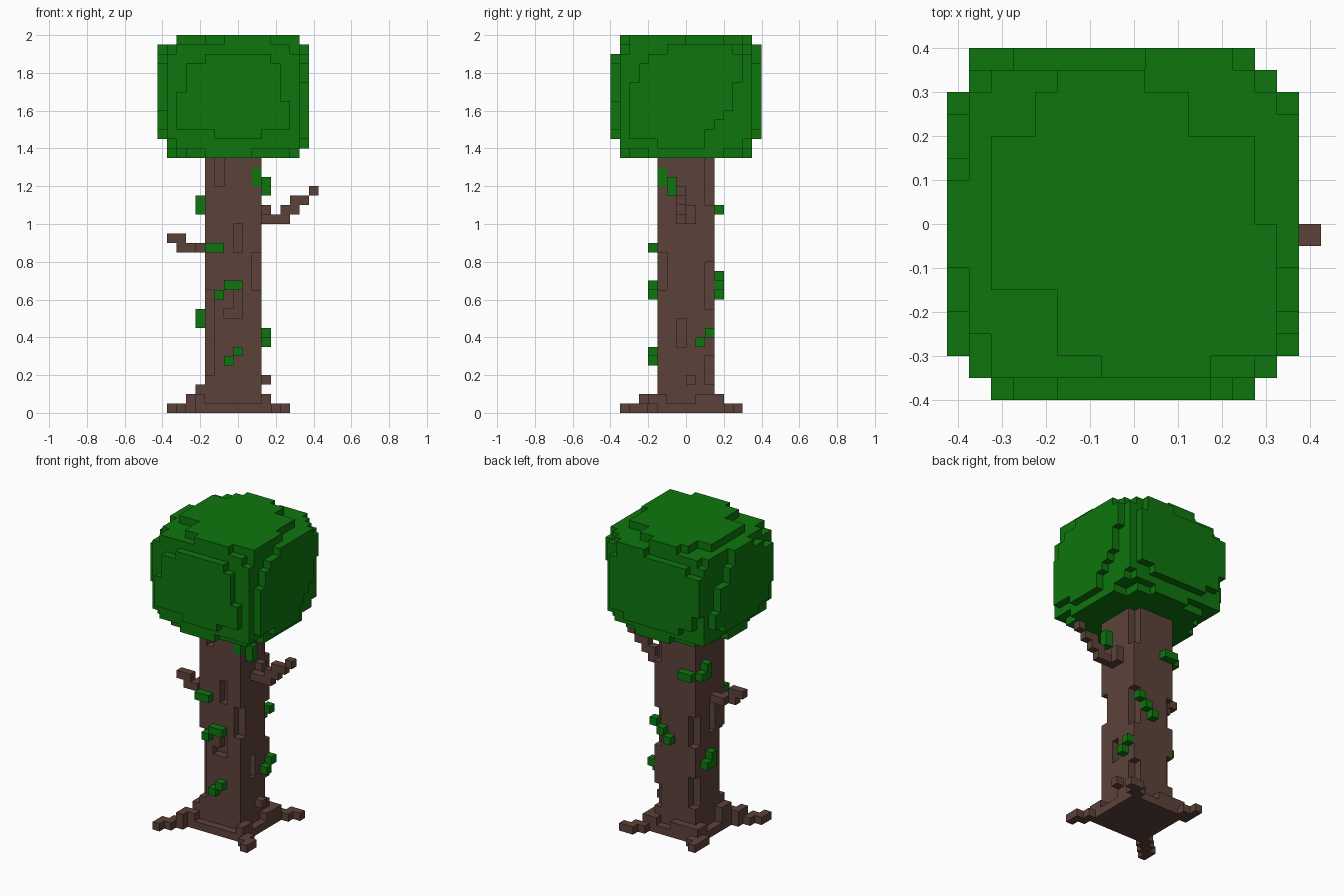
import bpy
import bmesh

cube = bpy.data.objects.get("Cube")
if cube:
    bpy.data.objects.remove(cube, do_unlink=True)

S = 0.05                       # edge of one cube
OX, OY = -0.425, -0.4          # grid corner


def material(name, rgb):
    m = bpy.data.materials.new(name)
    m.use_nodes = True
    color = (*rgb, 1.0)
    m.diffuse_color = color
    bsdf = next(n for n in m.node_tree.nodes if n.type == 'BSDF_PRINCIPLED')
    bsdf.inputs["Base Color"].default_value = color
    bsdf.inputs["Roughness"].default_value = 0.9
    return m


BARK = material("bark brown", (0.107, 0.054, 0.042))
LEAF = material("leaf green", (0.0044, 0.18, 0.0044))


def box(x0, x1, y0, y1, z0, z1):
    """Set of grid cells filling a box given in units."""
    a, b = round((x0 - OX) / S), round((x1 - OX) / S)
    c, d = round((y0 - OY) / S), round((y1 - OY) / S)
    e, f = round(z0 / S), round(z1 / S)
    return {(i, j, k) for i in range(a, b) for j in range(c, d) for k in range(e, f)}


def boxes(*specs):
    return set().union(*(box(*s) for s in specs))


SIDES = {
    (1, 0, 0): ((1, 0, 0), (1, 1, 0), (1, 1, 1), (1, 0, 1)),
    (-1, 0, 0): ((0, 0, 0), (0, 0, 1), (0, 1, 1), (0, 1, 0)),
    (0, 1, 0): ((0, 1, 0), (0, 1, 1), (1, 1, 1), (1, 1, 0)),
    (0, -1, 0): ((0, 0, 0), (1, 0, 0), (1, 0, 1), (0, 0, 1)),
    (0, 0, 1): ((0, 0, 1), (1, 0, 1), (1, 1, 1), (0, 1, 1)),
    (0, 0, -1): ((0, 0, 0), (0, 1, 0), (1, 1, 0), (1, 0, 0)),
}


def build(name, cells, mat):
    """Make one mesh from the outer faces of a set of cells."""
    bm = bmesh.new()
    verts = {}
    for c in sorted(cells):
        for n, corners in SIDES.items():
            if tuple(p + q for p, q in zip(c, n)) in cells:
                continue
            face = []
            for o in corners:
                key = tuple(p + q for p, q in zip(c, o))
                if key not in verts:
                    verts[key] = bm.verts.new((OX + key[0] * S, OY + key[1] * S, key[2] * S))
                face.append(verts[key])
            bm.faces.new(face)
    me = bpy.data.meshes.new(name)
    bm.to_mesh(me)
    bm.free()
    me.materials.append(mat)
    ob = bpy.data.objects.new(name, me)
    bpy.context.collection.objects.link(ob)
    return ob


# Canopy: a block with a one-cell stepped layer on each side
canopy = box(-.375, .325, -.35, .35, 1.4, 1.95)
canopy -= boxes((-.375, -.325, .3, .35, 1.9, 1.95), (-.375, -.325, -.35, -.25, 1.9, 1.95),
                (.275, .325, -.35, -.3, 1.9, 1.95), (.275, .325, .3, .35, 1.9, 1.95),
                (-.375, -.325, -.35, -.3, 1.4, 1.45), (.275, .325, .3, .35, 1.4, 1.45))
# top and bottom layers: y0, y1, x0, x1
for y0, y1, x0, x1 in [(.3, .35, -.175, .025), (.2, .3, -.225, .125), (0, .2, -.325, .275),
                       (-.15, 0, -.325, .325), (-.3, -.15, -.175, .325), (-.35, -.3, -.075, .175)]:
    canopy |= box(x0, x1, y0, y1, 1.95, 2.0)
for y0, y1, x0, x1 in [(.3, .35, -.125, .125), (.2, .3, -.275, .225), (-.2, .2, -.325, .325),
                       (-.1, .1, -.375, .325), (-.3, -.2, -.275, .275), (-.35, -.3, -.175, .075)]:
    canopy |= box(x0, x1, y0, y1, 1.35, 1.4)
# front and back layers: z0, z1, x0, x1
for z0, z1, x0, x1 in [(1.85, 1.9, -.175, .175), (1.7, 1.85, -.275, .225), (1.65, 1.7, -.325, .225),
                       (1.5, 1.65, -.325, .275), (1.45, 1.5, -.125, .125)]:
    canopy |= box(x0, x1, -.4, -.35, z0, z1)
for z0, z1, x0, x1 in [(1.9, 1.95, .025, .225), (1.85, 1.9, -.275, .225), (1.6, 1.85, -.375, .275),
                       (1.5, 1.6, -.325, .275), (1.45, 1.5, -.225, .175)]:
    canopy |= box(x0, x1, .35, .4, z0, z1)
# left and right layers: z0, z1, y0, y1
for z0, z1, y0, y1 in [(1.9, 1.95, -.1, .25), (1.85, 1.9, -.2, .3), (1.75, 1.85, -.25, .3),
                       (1.6, 1.75, -.3, .25), (1.55, 1.6, -.3, .2), (1.5, 1.55, -.3, .15),
                       (1.45, 1.5, -.3, .1), (1.4, 1.45, -.15, .1)]:
    canopy |= box(.325, .375, y0, y1, z0, z1)
for z0, z1, y0, y1 in [(1.9, 1.95, -.1, .1), (1.85, 1.9, -.2, .1), (1.75, 1.85, -.3, .15),
                       (1.6, 1.75, -.3, .25), (1.5, 1.6, -.25, .3), (1.45, 1.5, -.15, .2)]:
    canopy |= box(-.425, -.375, y0, y1, z0, z1)
build("canopy", canopy, LEAF)

# Trunk with chipped corners and bark grooves
trunk = box(-.175, .125, -.15, .15, 0, 1.35)
trunk -= boxes((-.175, -.125, -.15, -.1, .2, .65),     # corner chips
               (.075, .125, -.15, -.1, .65, .85),
               (.075, .125, -.15, -.1, 1.2, 1.3),
               (.075, .125, .1, .15, 1.1, 1.35),
               (.075, .125, .1, .15, .55, .8),
               (.075, .125, .1, .15, .15, .3),
               (-.175, -.125, .1, .15, .6, .8),
               (-.175, -.125, .1, .15, .2, .4),
               (-.025, .025, -.15, -.1, .85, 1.0),     # front grooves
               (-.025, .025, -.15, -.1, .55, .65),
               (-.075, .025, -.15, -.1, .5, .55),
               (-.125, -.075, -.15, -.1, 1.2, 1.35),
               (.075, .125, -.05, 0, .35, .5),         # side grooves
               (-.175, -.125, -.05, 0, .65, .85))
build("trunk", trunk, BARK)

# Flared base and four stepping roots
build("base_flare", boxes((-.225, -.175, -.15, .15, 0, .05), (.125, .175, -.15, .1, 0, .05),
                          (-.175, .075, .15, .2, 0, .05), (-.175, .125, -.2, -.15, 0, .05),
                          (-.225, -.175, -.15, -.05, .05, .15), (.125, .175, .05, .1, .05, .1),
                          (-.125, -.025, .15, .2, .05, .1), (.125, .175, 0, .05, .15, .2)), BARK)
build("front_left_root", boxes((.125, .175, -.2, -.1, 0, .1), (.175, .225, -.25, -.15, 0, .05),
                               (.225, .275, -.3, -.2, 0, .05)), BARK)
build("front_right_root", boxes((-.225, -.175, -.2, -.1, 0, .1), (-.275, -.225, -.25, -.15, 0, .1),
                                (-.325, -.275, -.3, -.2, 0, .05),
                                (-.375, -.325, -.35, -.25, 0, .05)), BARK)
build("back_left_root", boxes((.075, .175, .1, .2, 0, .1), (.125, .225, .2, .25, 0, .05),
                              (.175, .275, .25, .3, 0, .05)), BARK)
build("back_right_root", boxes((-.225, -.125, .1, .2, 0, .1), (-.275, -.175, .15, .25, 0, .05),
                               (-.275, -.225, .25, .3, 0, .05)), BARK)

# Bare branches
build("left_branch", boxes((.125, .175, 0, .05, 1.0, 1.1), (.125, .275, -.05, 0, 1.0, 1.05),
                           (.225, .325, -.05, 0, 1.05, 1.1), (.275, .375, -.05, 0, 1.1, 1.15),
                           (.375, .425, -.05, 0, 1.15, 1.2)), BARK)
build("right_branch", boxes((-.275, -.175, -.05, 0, .85, .9), (-.325, -.225, -.1, -.05, .85, .9),
                            (-.375, -.275, -.1, -.05, .9, .95)), BARK)

# Leaf clusters clinging to the trunk
clusters = {
    "front_upper_leaves": [(-.175, -.075, -.2, -.15, .85, .9)],
    "front_middle_leaves": [(-.075, .025, -.2, -.15, .65, .7), (-.125, -.075, -.2, -.15, .6, .65)],
    "front_lower_leaves": [(-.025, .025, -.2, -.15, .3, .35), (-.075, -.025, -.2, -.15, .25, .3)],
    "left_upper_leaves": [(.075, .125, -.15, -.1, 1.2, 1.3), (.125, .175, -.1, -.05, 1.15, 1.25)],
    "left_lower_leaves": [(.125, .175, .1, .15, .4, .45), (.125, .175, .05, .1, .35, .4)],
    "back_upper_leaves": [(-.175, -.075, .15, .2, 1.05, 1.1), (-.225, -.175, .1, .15, 1.05, 1.1),
                          (-.225, -.175, .05, .1, 1.05, 1.15)],
    "back_middle_leaves": [(.075, .125, .15, .2, .7, .75), (.025, .075, .15, .2, .65, .7),
                           (-.025, .025, .15, .2, .6, .65)],
    "right_lower_leaves": [(-.225, -.175, .05, .1, .45, .5), (-.225, -.175, 0, .05, .45, .55)],
}
for name, specs in clusters.items():
    build(name, boxes(*specs), LEAF)
